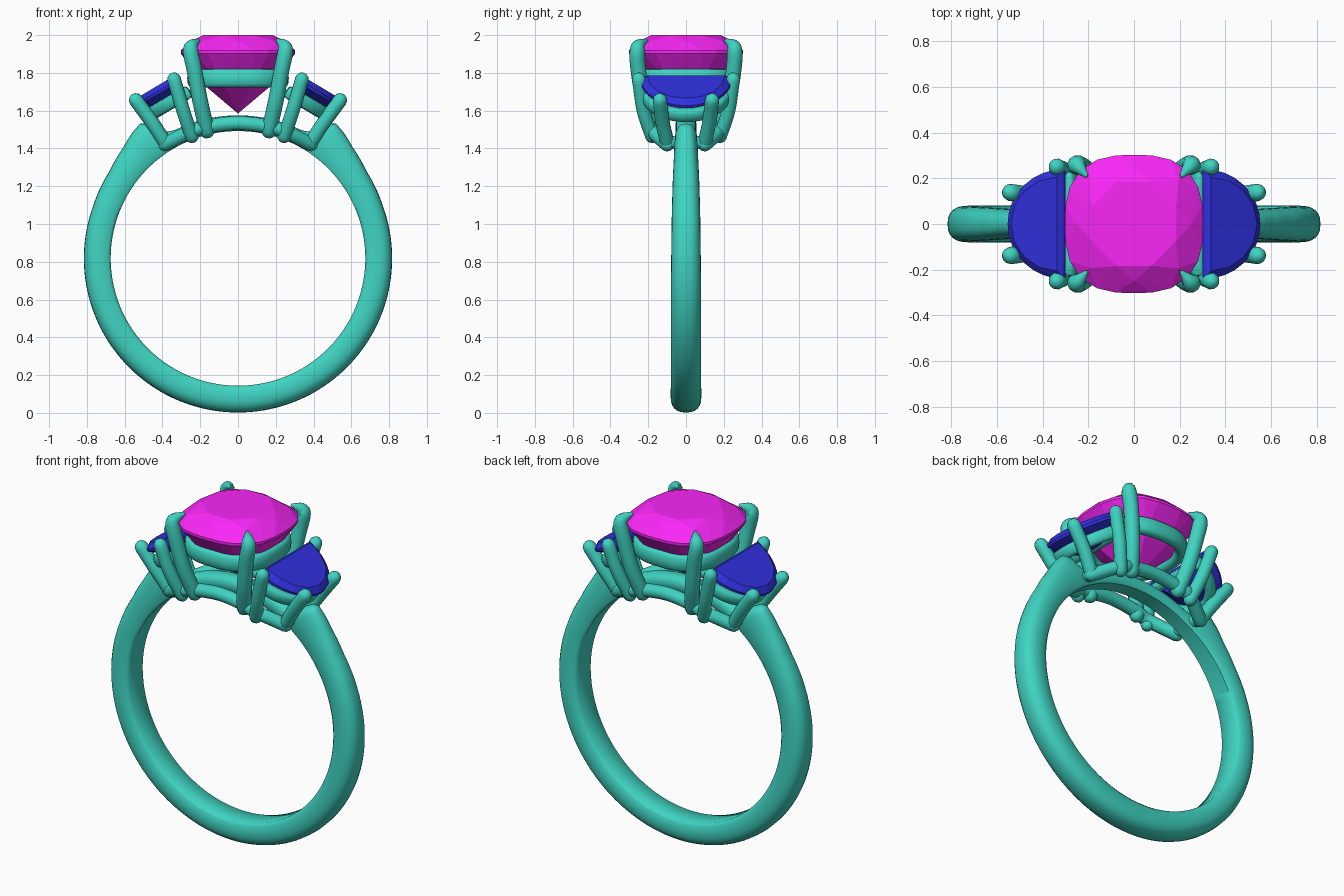
import bpy, bmesh, math
from mathutils import Vector

if "Cube" in bpy.data.objects:
    bpy.data.objects.remove(bpy.data.objects["Cube"])

def material(name, col):
    m = bpy.data.materials.new(name)
    m.diffuse_color = (*col, 1)
    m.use_nodes = True
    m.node_tree.nodes["Principled BSDF"].inputs["Base Color"].default_value = m.diffuse_color
    return m

METAL = material("metal", (0.05, 0.66, 0.54))
PINK = material("pink_gem", (0.95, 0.02, 0.93))
BLUE = material("blue_gem", (0.03, 0.03, 0.75))
CZ = 0.818  # height of the ring centre

def finish(name, bm, mat, smooth=True):
    bmesh.ops.recalc_face_normals(bm, faces=bm.faces[:])
    me = bpy.data.meshes.new(name)
    bm.to_mesh(me)
    bm.free()
    ob = bpy.data.objects.new(name, me)
    bpy.context.collection.objects.link(ob)
    me.materials.append(mat)
    if smooth:
        bpy.ops.object.select_all(action='DESELECT')
        ob.select_set(True)
        bpy.context.view_layer.objects.active = ob
        bpy.ops.object.shade_smooth_by_angle(angle=math.radians(50))
    return ob

def loft(name, rings, mat, closed=False):
    bm = bmesh.new()
    vs = [[bm.verts.new(p) for p in r] for r in rings]
    n, k = len(vs), len(vs[0])
    for i in range(n if closed else n - 1):
        a, b = vs[i], vs[(i + 1) % n]
        for j in range(k):
            bm.faces.new((a[j], a[(j + 1) % k], b[(j + 1) % k], b[j]))
    if not closed:
        bm.faces.new(vs[0])
        bm.faces.new(vs[-1])
    return finish(name, bm, mat)

def smooth_path(pts, steps=5):
    """Catmull-Rom through (x, y, z, radius) points."""
    P = [Vector(p) for p in pts]
    P = [2 * P[0] - P[1]] + P + [2 * P[-1] - P[-2]]
    out = []
    for i in range(1, len(P) - 2):
        a, b, c, d = P[i - 1:i + 3]
        for s in range(steps):
            t = s / steps
            out.append(0.5 * (2 * b + (c - a) * t + (2 * a - 5 * b + 4 * c - d) * t * t
                              + (3 * b - a - 3 * c + d) * t ** 3))
    return out + [P[-2]]

def rod(name, pts, sides=12):
    """Round wire with domed ends."""
    path = smooth_path(pts)
    pos = [p.to_3d() for p in path]
    rad = [p[3] for p in path]
    n = len(pos)
    tan = [(pos[min(i + 1, n - 1)] - pos[max(i - 1, 0)]).normalized() for i in range(n)]
    dome = [math.radians(a) for a in (85, 60, 30)]
    st = [(pos[0] - tan[0] * rad[0] * math.sin(a), rad[0] * math.cos(a), tan[0]) for a in dome]
    st += list(zip(pos, rad, tan))
    st += [(pos[-1] + tan[-1] * rad[-1] * math.sin(a), rad[-1] * math.cos(a), tan[-1])
           for a in reversed(dome)]
    rings, u = [], tan[0].orthogonal()
    for p, r, t in st:
        u = (u - t * u.dot(t)).normalized()
        v = t.cross(u)
        rings.append([p + r * (u * math.cos(q) + v * math.sin(q))
                      for q in (2 * math.pi * j / sides for j in range(sides))])
    return loft(name, rings, METAL)

def rail(name, outline, normal, wide, tall):
    """Closed rounded band following an outline."""
    n, rings = len(outline), []
    for i, p in enumerate(outline):
        t = (outline[(i + 1) % n] - outline[i - 1]).normalized()
        side = t.cross(normal).normalized()
        rings.append([p + side * wide * math.copysign(abs(math.cos(q)) ** .7, math.cos(q))
                      + normal * tall * math.copysign(abs(math.sin(q)) ** .7, math.sin(q))
                      for q in (2 * math.pi * j / 12 for j in range(12))])
    return loft(name, rings, METAL, True)

def gem(name, pts, mat):
    bm = bmesh.new()
    for p in pts:
        bm.verts.new(p)
    bmesh.ops.convex_hull(bm, input=bm.verts[:])
    bmesh.ops.delete(bm, geom=[v for v in bm.verts if not v.link_faces], context='VERTS')
    bmesh.ops.dissolve_limit(bm, angle_limit=0.02, verts=bm.verts[:], edges=bm.edges[:])
    return finish(name, bm, mat, False)

# Band: (angle from top, outer radius, half width), thick shoulders and a thin bridge
KEYS = [(0, .757, .055), (27, .757, .055), (31, .78, .056), (34, .86, .058), (36, .882, .06),
        (40, .87, .062), (46, .845, .065), (56, .822, .07), (70, .816, .075),
        (100, .816, .08), (180, .816, .081)]
def band_at(a):
    for (a0, r0, w0), (a1, r1, w1) in zip(KEYS, KEYS[1:]):
        if a <= a1:
            t = (a - a0) / (a1 - a0)
            return r0 + (r1 - r0) * t, w0 + (w1 - w0) * t
rings = []
for i in range(180):
    d = i * 2
    ro, w = band_at(min(d, 360 - d))
    ri, th = .674, ro - .674
    prof = [(-.8, ri), (-.97, ri + .015)]
    for j in range(13):
        q = math.pi * j / 12
        c = math.cos(q)
        prof.append((-math.copysign(abs(c) ** .8, c), ri + th * (.45 + .55 * math.sin(q) ** .9)))
    prof += [(.97, ri + .015), (.8, ri)]
    s, c = math.sin(math.radians(d)), math.cos(math.radians(d))
    rings.append([(r * s, y * w, CZ + r * c) for y, r in prof])
loft("band", rings, METAL, True)

# Centre cushion gem
def cushion(s, z, n, off=0.0):
    out = []
    for i in range(n):
        q = 2 * math.pi * (i + off) / n
        c, v = math.cos(q), math.sin(q)
        r = s * (abs(c) ** 2.7 + abs(v) ** 2.7) ** (-1 / 2.7)
        out.append(Vector((r * c, r * v, z)))
    return out
gem("centre_gem", cushion(.19, 2.0, 8, .5) + cushion(.25, 1.968, 8) + cushion(.303, 1.918, 24)
    + cushion(.303, 1.903, 24) + cushion(.19, 1.74, 8, .5) + [Vector((0, 0, 1.585))], PINK)
rail("centre_rail", cushion(.235, 1.772, 48), Vector((0, 0, 1)), .034, .05)

# Side half-moon frame: u runs outward and down, n is the gem normal
def moon(sx, length, half, u0, h, n=16):
    u, nn = Vector((.86, 0, -.51)), Vector((.51, 0, .86))
    out = []
    for i in range(n + 1):
        q = -math.pi / 2 + math.pi * i / n
        p = Vector((.308, 0, 1.772)) + u * (u0 + length * math.cos(q)) + nn * h
        out.append(Vector((sx * p.x, half * math.sin(q), p.z)))
    return out

for sx, side in ((-1, "left"), (1, "right")):
    gem(f"{side}_gem", moon(sx, .285, .24, 0, 0) + moon(sx, .285, .24, 0, -.015)
        + moon(sx, .235, .205, .018, .026, 8) + moon(sx, .06, .08, .06, -.11, 4), BLUE)
    # Rail below the half-moon, with extra points along its straight edge
    arc = moon(sx, .225, .21, .015, -.085, 24)
    arc += [arc[-1].lerp(arc[0], k / 10) for k in range(1, 10)]
    rail(f"{side}_rail", arc, Vector((sx * .51, 0, .86)), .028, .036)
    for sy, face in ((-1, "front"), (1, "back")):
        tag = f"{side}_{face}"
        def flip(pts):
            return [(sx * x, sy * y, z, r) for x, y, z, r in pts]
        # Claw prong over the centre gem
        rod(f"{tag}_centre_prong", flip([
            (.165, .175, 1.495, .042), (.2, .225, 1.65, .042), (.232, .253, 1.82, .042),
            (.25, .258, 1.91, .042), (.243, .25, 1.945, .034), (.212, .215, 1.97, .012)]))
        # Side gem prongs
        rod(f"{tag}_inner_prong", flip([
            (.245, .18, 1.465, .037), (.29, .225, 1.6, .037), (.338, .25, 1.765, .037)]))
        rod(f"{tag}_outer_prong", flip([
            (.385, .1, 1.43, .038), (.46, .125, 1.545, .038), (.54, .138, 1.655, .038)]))
        # Base wire joining the outer prong foot to the bridge
        rod(f"{tag}_foot_bar", flip([(.385, .1, 1.43, .035), (.375, .03, 1.435, .035)]))

# Lower gallery wires following the bridge arch, front and back
for sy, face in ((-1, "front"), (1, "back")):
    pts = []
    for d in (-32.5, -20, -13, 0, 13, 20, 32.5):
        y = .1 if abs(d) > 30 else .175
        a = math.radians(d)
        pts.append((.716 * math.sin(a), sy * y, CZ + .716 * math.cos(a), .038))
    rod(f"{face}_gallery_wire", pts)
